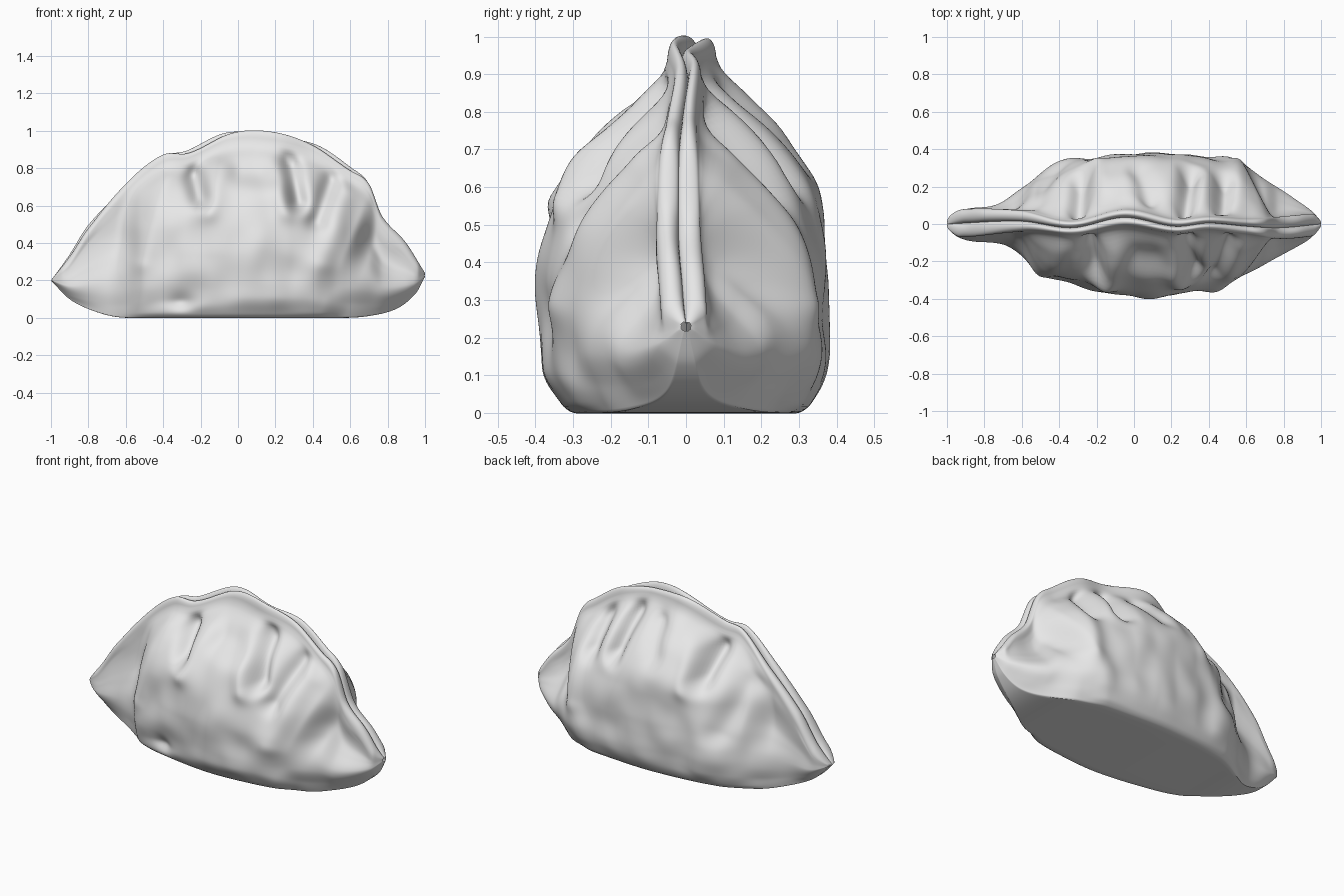
import bpy
import bmesh
import math
from mathutils import Vector, noise

default_cube = bpy.data.objects.get("Cube")
if default_cube:
    bpy.data.objects.remove(default_cube, do_unlink=True)


def curve(points):
    """Return a smooth function through the given (position, value) points."""
    def slope(i):
        a, b = points[max(i - 1, 0)], points[min(i + 1, len(points) - 1)]
        return (b[1] - a[1]) / (b[0] - a[0])

    def evaluate(x):
        x = min(max(x, points[0][0]), points[-1][0])
        i = 0
        while i < len(points) - 2 and x > points[i + 1][0]:
            i += 1
        (start, low), (end, high) = points[i], points[i + 1]
        span = end - start
        s = (x - start) / span
        ease = s * s * (3 - 2 * s)
        return (low + (high - low) * ease
                + span * s * (1 - s) * ((1 - s) * slope(i) - s * slope(i + 1)))
    return evaluate


def smoothstep(low, high, value):
    s = min(max((value - low) / (high - low), 0), 1)
    return s * s * (3 - 2 * s)


# Outlines along the length
crest_height = curve([(-1, .2), (-.9, .34), (-.8, .5), (-.6, .72), (-.4, .88), (-.27, .9),
                      (-.05, 1), (.15, 1), (.4, .94), (.6, .81), (.7, .73), (.77, .55),
                      (.9, .4), (1, .24)])
base_height = curve([(-1, .2), (-.9, .1), (-.78, .04), (-.65, .005), (-.5, 0), (.55, 0),
                     (.7, .01), (.85, .05), (.95, .13), (1, .22)])
front_width = curve([(-1, .04), (-.9, .085), (-.7, .11), (-.6, .17), (-.5, .26), (-.35, .32),
                     (0, .38), (.3, .36), (.5, .31), (.75, .19), (.9, .11), (1, .03)])
back_width = curve([(-1, .05), (-.9, .08), (-.73, .11), (-.58, .21), (-.4, .32), (0, .38),
                    (.3, .37), (.55, .33), (.7, .24), (.9, .11), (1, .03)])
seam_offset = curve([(-1, 0), (-.6, .015), (-.33, -.02), (-.05, .035), (.22, -.012),
                     (.4, .005), (.6, -.012), (.78, -.02), (1, 0)])
fin_width = curve([(-1, .06), (-.9, .075), (-.65, .06), (-.4, .038), (0, .045), (.3, .036),
                   (.6, .042), (.8, .06), (1, .06)])

# Cross-section fullness from the base to the seam: middle, shoulders and ends
belly_shape = curve([(0, .76), (.02, .84), (.08, .93), (.2, .98), (.35, 1), (.5, .95),
                     (.63, .84), (.75, .58), (.84, .27), (.91, .04), (1, 0)])
shoulder_shape = curve([(0, .76), (.03, .87), (.12, .96), (.25, 1), (.42, .95), (.56, .82),
                        (.69, .6), (.8, .31), (.9, .05), (1, 0)])
end_shape = curve([(0, .7), (.08, .85), (.2, 1), (.32, .88), (.45, .45), (.56, .12),
                   (.7, 0), (1, 0)])

# Folds: start, end, thickness and height (negative heights are creases)
front_folds = [
    ((-.26, .85), (-.2, .64), .05, -.1),
    ((-.1, .8), (-.16, .58), .06, .035),
    ((.02, .77), (.18, .76), .06, -.05),
    ((.27, .88), (.32, .62), .05, -.1),
    ((.2, .76), (.26, .58), .06, .035),
    ((.54, .84), (.42, .52), .05, -.06),
    ((.6, .72), (.46, .3), .07, .03),
    ((-.4, .75), (-.52, .3), .06, .03),
    ((-.3, .05), (-.3, .07), .06, -.03),
]
back_folds = [
    ((-.3, .85), (-.27, .62), .055, -.1),
    ((-.18, .78), (-.22, .58), .06, .035),
    ((.08, .84), (.02, .7), .06, -.05),
    ((.27, .88), (.3, .64), .05, -.1),
    ((.45, .88), (.48, .6), .05, -.07),
    ((.57, .7), (.56, .3), .07, .03),
    ((-.52, .6), (-.42, .35), .07, -.04),
]


def fold_relief(folds, x, z):
    """Sum the raised and sunken folds at one place on the wall."""
    total = 0
    for start, end, thickness, height in folds:
        a, b, p = Vector(start), Vector(end), Vector((x, z))
        along = min(max((p - a).dot(b - a) / (b - a).length_squared, 0), 1)
        distance = (p - a.lerp(b, along)).length / thickness
        total += height * math.exp(-distance * distance)
    return total


BASE_STEPS, WALL_STEPS, LIP_STEPS, LENGTH_STEPS = 8, 72, 14, 220


def half_section(x, side):
    """Points from the middle of the base, up one wall, over the lip to the seam."""
    width_curve, folds = (front_width, front_folds) if side < 0 else (back_width, back_folds)
    low, high = base_height(x), crest_height(x)
    height = max(high - low, 0)
    tip_round = math.sqrt(max(1 - (max(abs(x) - .94, 0) / .06) ** 2, 0))
    width = width_curve(x) * (.3 + .7 * tip_round)
    fin = min(fin_width(x) * (.3 + .7 * tip_round), width)
    lip = min(.055, height * .25)
    shoulder_blend = smoothstep(.2, .5, abs(x))
    keel = smoothstep(.6, .95, abs(x))
    points = []

    def end_blend(z):
        # The right-hand pocket undercuts the shoulder above it
        step = .66 + (z - .4) * .4 if x > 0 else .59
        return smoothstep(step - .07, step + .07, abs(x))

    def wall_fullness(t):
        middle = belly_shape(t) * (1 - shoulder_blend) + shoulder_shape(t) * shoulder_blend
        blend = end_blend(low + t * height)
        mixed = middle * (1 - blend) + end_shape(t) * blend
        rounding = 1 - .85 * keel * (1 - smoothstep(-.15, .3, t))
        return (fin + (width - fin) * max(mixed, 0)) * rounding

    # Flat base
    for i in range(BASE_STEPS):
        points.append(Vector((x, side * wall_fullness(0) * i / BASE_STEPS, low)))

    # Folded wall
    for i in range(WALL_STEPS):
        t = (i / WALL_STEPS) ** 1.25
        z = low + t * (height - lip)
        out = wall_fullness(t * (height - lip) / max(height, .001))
        mask = smoothstep(.02, .12, t) * (1 - smoothstep(.88, .98, t))
        mask *= 1 - smoothstep(.8, .95, abs(x))
        lumps = noise.noise(Vector((x * 4, side * 3, z * 4))) * .026
        lumps += noise.noise(Vector((x * 7, side * 7, z * 6))) * .014
        lumps *= 1 - .7 * end_blend(z)
        out = max(out + mask * (fold_relief(folds, x, z) + lumps), fin * .7 * min(1, out / fin))
        shift = seam_offset(x) * smoothstep(.55, .95, t)
        points.append(Vector((x, side * out + shift, z)))

    # Rounded lip beside the seam groove
    ripple = .012 * (1 + side * math.sin(x * 9)) * min(height * 2, 1)
    for i in range(LIP_STEPS + 1):
        angle = math.pi * i / LIP_STEPS
        y = side * fin * (1 + math.cos(angle)) / 2
        z = high - lip + (lip - ripple) * math.sin(angle)
        points.append(Vector((x, y + seam_offset(x), z)))
    return points


# Wrapper: loft both halves along the length
bm = bmesh.new()
for side in (-1, 1):
    previous = None
    for step in range(LENGTH_STEPS + 1):
        even = 2 * step / LENGTH_STEPS - 1
        x = (even - math.cos(math.pi * step / LENGTH_STEPS)) / 2
        row = [bm.verts.new(point) for point in half_section(x, side)]
        if previous:
            for i in range(len(row) - 1):
                bm.faces.new((previous[i], row[i], row[i + 1], previous[i + 1]))
        previous = row
bmesh.ops.remove_doubles(bm, verts=bm.verts, dist=.0003)
bmesh.ops.recalc_face_normals(bm, faces=bm.faces)

mesh = bpy.data.meshes.new("dumpling_wrapper")
bm.to_mesh(mesh)
bm.free()
wrapper = bpy.data.objects.new("dumpling_wrapper", mesh)
bpy.context.collection.objects.link(wrapper)

# Dough colour
dough = bpy.data.materials.new("pale_grey_dough")
dough.use_nodes = True
dough_colour = (.8, .8, .8, 1)
dough.diffuse_color = dough_colour
dough.node_tree.nodes["Principled BSDF"].inputs["Base Color"].default_value = dough_colour
mesh.materials.append(dough)

# Soft surface
relax = wrapper.modifiers.new("soft_surface", "SMOOTH")
relax.factor = .5
relax.iterations = 3
bpy.context.view_layer.objects.active = wrapper
wrapper.select_set(True)
bpy.ops.object.shade_smooth_by_angle(angle=math.radians(60))
